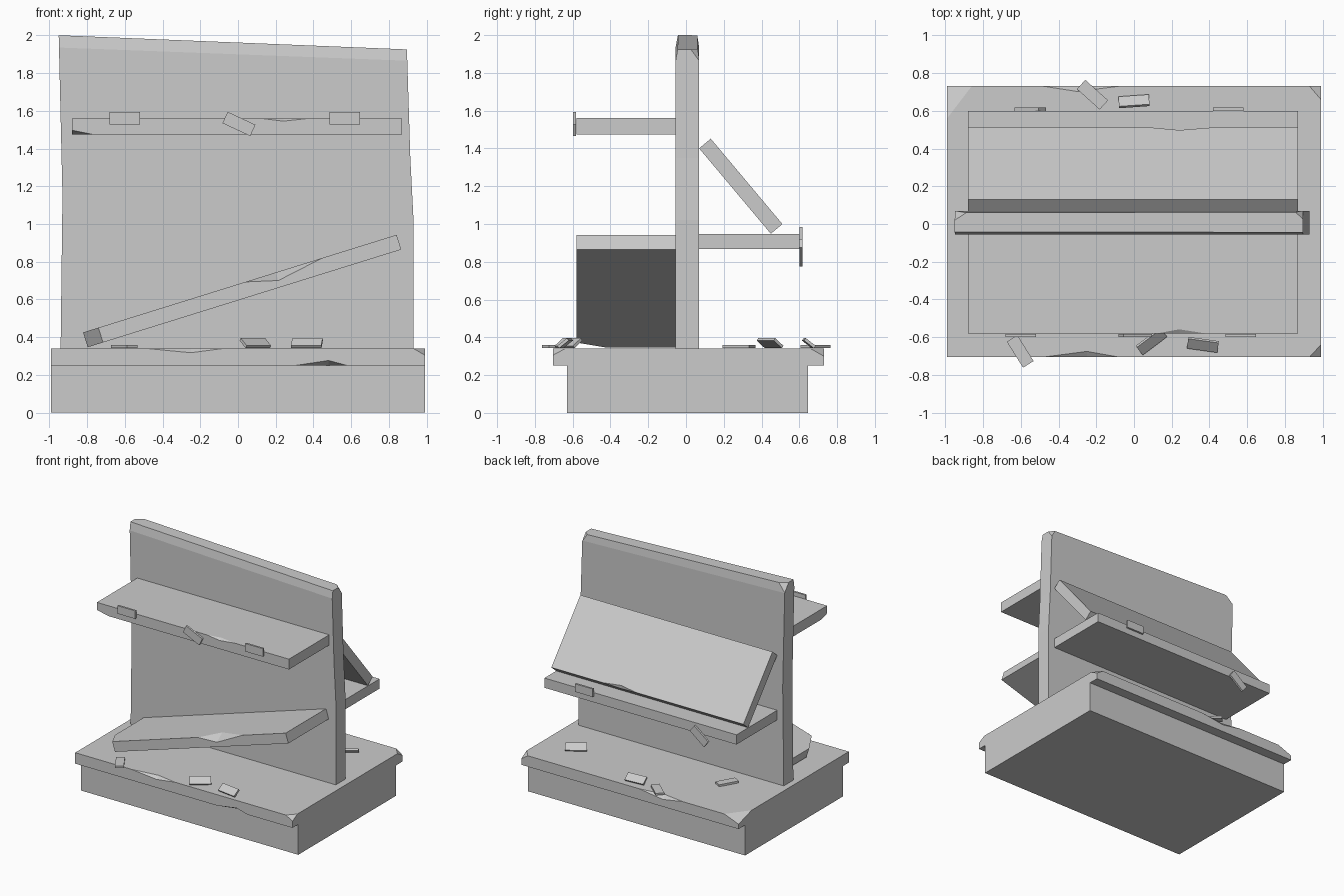
import bpy, bmesh
from math import radians
from mathutils import Vector, Euler, Matrix

if "Cube" in bpy.data.objects:
    bpy.data.objects.remove(bpy.data.objects["Cube"])


def pose(loc=(0, 0, 0), rot=(0, 0, 0)):
    return Matrix.Translation(loc) @ Euler([radians(a) for a in rot]).to_matrix().to_4x4()


def hull(points):
    bm = bmesh.new()
    for p in points:
        bm.verts.new(p)
    bmesh.ops.convex_hull(bm, input=bm.verts[:])
    bmesh.ops.dissolve_limit(bm, angle_limit=0.001, verts=bm.verts[:], edges=bm.edges[:])
    return bm


def box(lo, hi):
    return hull([(x, y, z) for x in (lo[0], hi[0]) for y in (lo[1], hi[1]) for z in (lo[2], hi[2])])


def prism(profile, axis, a, b):
    # extrude a closed 2D profile along x or y
    bm = bmesh.new()
    place = (lambda p, d: (d, p[0], p[1])) if axis == 'x' else (lambda p, d: (p[0], d, p[1]))
    f = bm.faces.new([bm.verts.new(place(p, a)) for p in profile])
    ext = bmesh.ops.extrude_face_region(bm, geom=[f])
    shift = Vector((b - a, 0, 0) if axis == 'x' else (0, b - a, 0))
    bmesh.ops.translate(bm, verts=[v for v in ext['geom'] if isinstance(v, bmesh.types.BMVert)], vec=shift)
    bmesh.ops.recalc_face_normals(bm, faces=bm.faces[:])
    return bm


def finish(name, bm, mat=None):
    me = bpy.data.meshes.new(name)
    bm.to_mesh(me)
    bm.free()
    ob = bpy.data.objects.new(name, me)
    bpy.context.collection.objects.link(ob)
    if mat:
        ob.matrix_world = mat
    return ob


def part(name, bm, mat=None, cuts=(), chips=()):
    # cuts: three points on a plane that slices a corner off
    mid = sum((v.co for v in bm.verts), Vector()) / len(bm.verts)
    for c in cuts:
        p, q, r = (Vector(v) for v in c)
        n = (q - p).cross(r - p).normalized()
        if n.dot(mid - p) > 0:
            n.negate()
        res = bmesh.ops.bisect_plane(bm, geom=bm.verts[:] + bm.edges[:] + bm.faces[:],
                                     plane_co=p, plane_no=n, clear_outer=True)
        rim = [e for e in res['geom_cut'] if isinstance(e, bmesh.types.BMEdge)]
        bmesh.ops.contextual_create(bm, geom=rim)
    bmesh.ops.recalc_face_normals(bm, faces=bm.faces[:])
    ob = finish(name, bm, mat)
    # chips: (x0, x1, x_deepest, edge y, edge z, inward y, inward z) along an x edge
    for x0, x1, xm, y, z, dy, dz in chips:
        cut = finish(name + "_chip_cutter", hull([
            (x0, y, z), (x1, y, z), (xm, y + dy, z), (xm, y, z + dz), (xm, y - dy, z - dz)]), mat)
        cut.hide_render = True
        cut.hide_viewport = False
        cut.display_type = 'WIRE'
        mod = ob.modifiers.new("chip", 'BOOLEAN')
        mod.operation, mod.solver, mod.object = 'DIFFERENCE', 'EXACT', cut
    return ob


# base plinth and overhanging deck
part("base_plinth", box((-.99, -.63, 0), (.99, .645, .255)))
part("base_deck", box((-.99, -.705, .25), (.99, .73, .34)),
     cuts=[((.93, -.705, .34), (.99, -.64, .34), (.99, -.705, .305)),
           ((.93, .73, .34), (.99, .66, .34), (.99, .73, .30)),
           ((-.86, .73, .34), (-.99, .56, .34), (-.99, .73, .29))],
     chips=[(-.48, -.08, -.25, -.705, .34, .03, -.022),
            (.3, .58, .48, -.705, .25, .05, .027),
            (-.48, -.08, -.3, .73, .34, -.028, -.03)])

# upright back panel with a worn, slanted top
part("back_panel", prism([(-.94, .33), (.93, .33), (.93, 1.02), (.913, 1.35), (.895, 1.925),
                          (-.95, 2.0), (-.93, 1.15)], 'y', -.055, .07),
     cuts=[((-.95, -.055, 1.935), (.9, -.055, 1.865), (-.95, -.043, 2.0)),
           ((-.95, .07, 1.93), (.9, .07, 1.87), (-.95, .06, 2.0)),
           ((-.95, .02, 2.0), (-.87, .07, 2.0), (-.95, .07, 1.93)),
           ((.9, .02, 1.925), (.85, .07, 1.925), (.9, .07, 1.86))])

# level shelves
part("front_upper_shelf", box((-.88, -.58, 1.475), (.87, -.05, 1.56)),
     cuts=[((-.88, -.58, 1.497), (-.77, -.58, 1.475), (-.88, -.5, 1.475))],
     chips=[(.12, .38, .24, -.58, 1.56, .022, -.015)])
part("back_lower_shelf", box((-.88, .065, .867), (.87, .6, .947)))

# fallen shelf sloping down to the left
part("front_sloping_shelf", box((-.87, -.58, -.041), (.87, -.05, .041)),
     pose((.022, 0, .645), (0, -17.3, 0)),
     cuts=[((-.87, -.43, 0), (-.785, -.58, -.04), (-.785, -.58, .04))],
     chips=[(.03, .46, .2, -.58, .041, .09, -.045)])

# loose shelf leaning on the panel
part("back_leaning_shelf", box((-.88, -.295, -.04), (.87, .295, .04)),
     pose((0, .29, 1.2), (-50, 0, 0)),
     chips=[(.1, .4, .24, .295, .04, -.02, -.02)])

# price tags: location and rotation
tags = {
    "shelf_tag": [
        ((-.6, -.59, 1.56), (90, 0, 0)), ((.565, -.59, 1.56), (90, 0, 0)),
        ((.005, -.59, 1.53), (90, 25, 0)),
        ((.5, .608, .95), (90, 0, 0)), ((-.55, .608, .852), (90, -38, 0))],
    "fallen_tag": [
        ((-.603, -.675, .352), (0, 0, -58)), ((.092, -.622, .369), (38, 0, 37)),
        ((.365, -.64, .369), (38, 0, -8)), ((-.22, .685, .352), (0, 0, -42)),
        ((.0, .65, .369), (-38, 0, 4)), ((.69, .445, .369), (-38, 0, 34)),
        ((-.57, .28, .352), (0, 0, 60))]}
for name, spots in tags.items():
    for i, (loc, rot) in enumerate(spots, 1):
        part(f"{name}_{i}", box((-.081, -.033, -.008), (.081, .033, .008)), pose(loc, rot))
